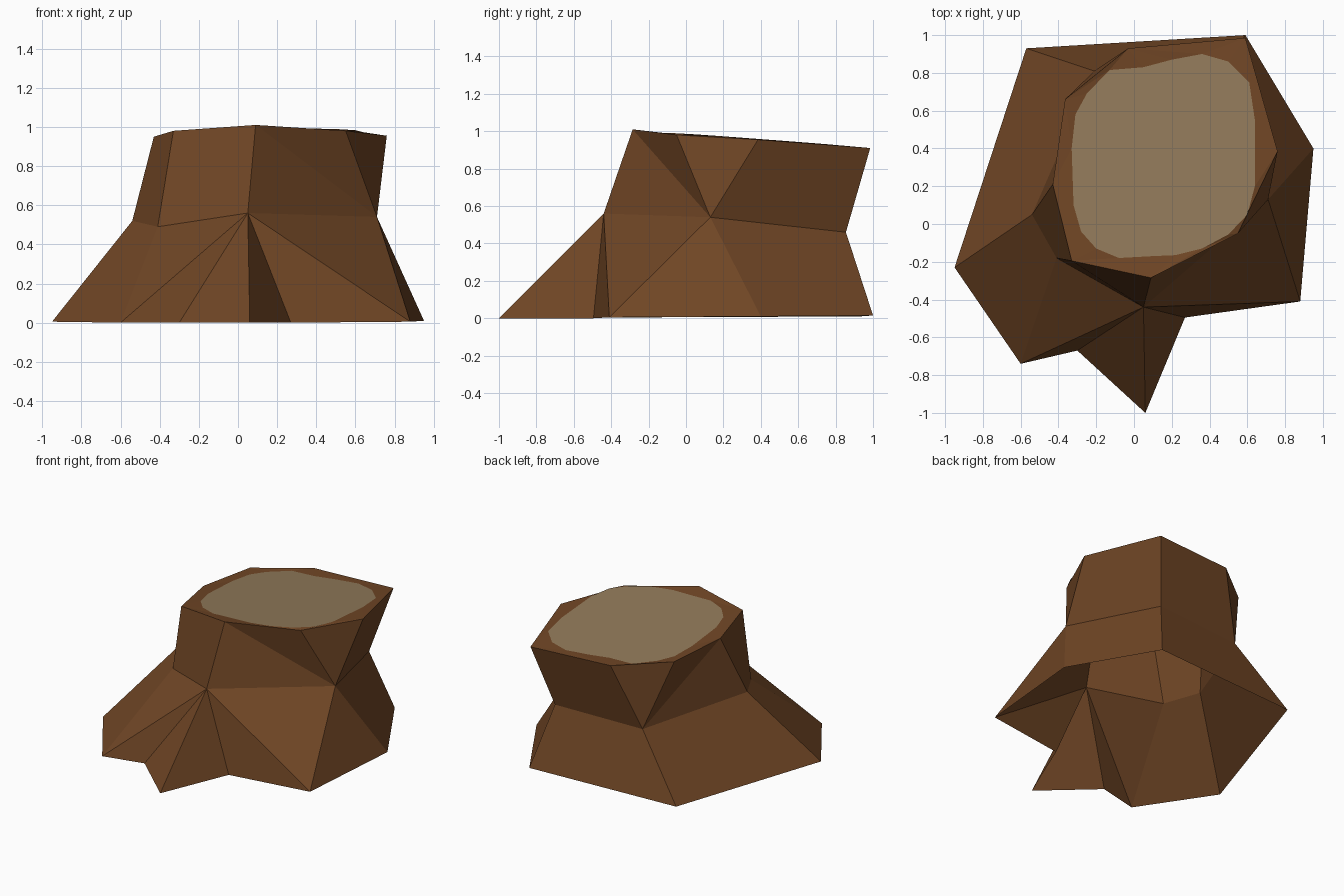
import bpy, bmesh

if "Cube" in bpy.data.objects:
    bpy.data.objects.remove(bpy.data.objects["Cube"])


def material(name, color):
    m = bpy.data.materials.new(name)
    m.diffuse_color = (*color, 1.0)
    m.use_nodes = True
    m.node_tree.nodes["Principled BSDF"].inputs["Base Color"].default_value = m.diffuse_color
    return m


bm = bmesh.new()


def ring(points):
    return [bm.verts.new(p) for p in points]


def stitch(upper, lower, path=None):
    """Join two closed rings. Path letters: u/l = triangle advancing on the
    upper/lower ring, q = quad. Without a path the shorter diagonal wins."""
    nu, nl = len(upper), len(lower)
    i = j = k = 0
    while i < nu or j < nl:
        u, un = upper[i % nu], upper[(i + 1) % nu]
        l, ln = lower[j % nl], lower[(j + 1) % nl]
        if path:
            step = path[k]
        elif i == nu:
            step = "l"
        elif j == nl:
            step = "u"
        else:
            step = "u" if (un.co - l.co).length < (u.co - ln.co).length else "l"
        verts = {"u": (u, l, un), "l": (u, l, ln), "q": (u, l, ln, un)}[step]
        bm.faces.new(verts)
        i += step in "uq"
        j += step in "lq"
        k += 1


# Spreading roots on the ground, counter-clockwise from the front root tip
base = ring([(.06, -1, 0), (.27, -.495, 0), (.88, -.41, .005), (.95, .4, .01),
             (.59, 1, .015), (-.57, .93, .01), (-.95, -.23, .005),
             (-.6, -.74, 0), (-.3, -.67, 0)])

# Waist of the trunk
waist = ring([(.05, -.44, .56), (.71, .13, .54), (.48, .855, .46),
              (-.21, .81, .445), (-.54, .05, .52), (-.41, -.18, .49)])

# Cut rim
rim = ring([(.09, -.285, 1.01), (.55, -.05, .98), (.76, .385, .955),
            (.59, .985, .91), (-.03, .93, .915), (-.365, .66, .93),
            (-.43, .21, .95), (-.33, -.195, .98)])

# Outline of the pale wood, lying on the sloping cut
outline = [(.1, -.17), (.22, -.165), (.36, -.13), (.5, -.055), (.6, .05),
           (.64, .2), (.64, .55), (.61, .75), (.5, .86), (.36, .9),
           (.2, .87), (.05, .83), (-.13, .815), (-.25, .69), (-.31, .58),
           (-.33, .4), (-.32, .1), (-.28, -.04), (-.2, -.13), (-.08, -.18)]
heart = ring([(x, y, .975 + .02 * x - .075 * y) for x, y in outline])

stitch(waist, base, "llulqqqqull")    # roots (open underneath)
stitch(rim, waist, "luuqquulqq")      # trunk
stitch(heart, rim)                    # bark border on the cut
bm.faces.new(heart).material_index = 1

mesh = bpy.data.meshes.new("tree_stump")
bm.to_mesh(mesh)
bm.free()
mesh.materials.append(material("brown bark", (.162, .061, .0185)))
mesh.materials.append(material("pale cut wood", (.287, .195, .102)))
stump = bpy.data.objects.new("tree_stump", mesh)
bpy.context.collection.objects.link(stump)
